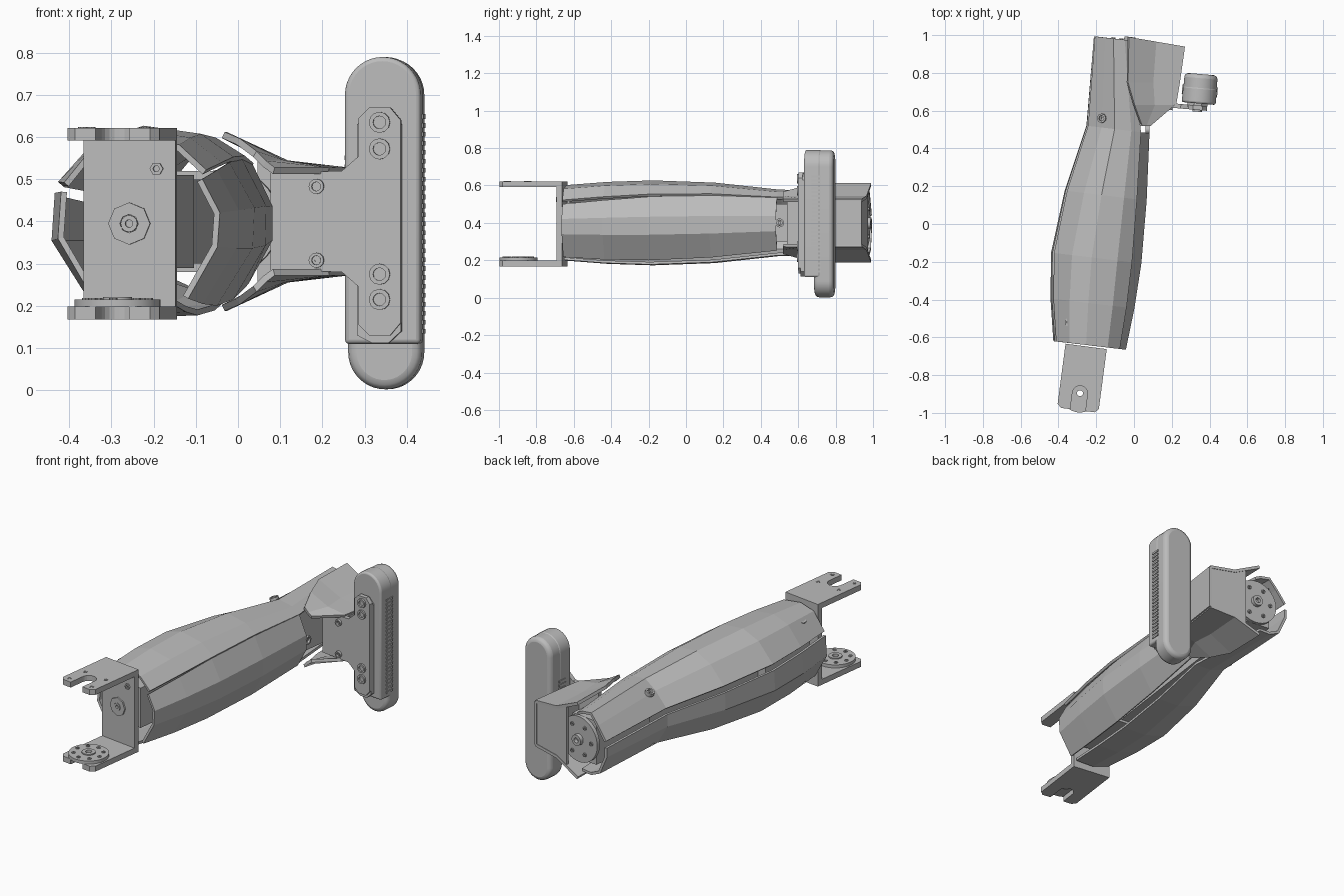
import bpy, bmesh, math
from mathutils import Matrix, Vector

cube = bpy.data.objects.get("Cube")
if cube:
    bpy.data.objects.remove(cube)

grey = bpy.data.materials.new("plain grey")
grey.use_nodes = True
GREY = (0.5, 0.5, 0.5, 1)
grey.diffuse_color = GREY
grey.node_tree.nodes["Principled BSDF"].inputs["Base Color"].default_value = GREY

MID = 0.4                      # height of the arm's axis
TILT = math.radians(-7.5)      # yaw of the bracket
PAD_TILT = math.radians(-5)    # yaw of the pad


def finish(name, bm, bevel=0, smooth=False, recalc=True):
    if recalc:
        bmesh.ops.recalc_face_normals(bm, faces=bm.faces)
    me = bpy.data.meshes.new(name)
    bm.to_mesh(me)
    bm.free()
    me.materials.append(grey)
    ob = bpy.data.objects.new(name, me)
    bpy.context.collection.objects.link(ob)
    if bevel:
        mod = ob.modifiers.new("bevel", 'BEVEL')
        mod.width, mod.segments, mod.limit_method = bevel, 3, 'ANGLE'
    if smooth:
        bpy.ops.object.select_all(action='DESELECT')
        ob.select_set(True)
        bpy.context.view_layer.objects.active = ob
        bpy.ops.object.shade_smooth_by_angle(angle=math.radians(35))
    return ob


def prism(name, outline, a, b, axis='Z', **kw):
    """Extrude an outline from a to b along Z (outline in xy) or Y (outline in xz)."""
    bm = bmesh.new()
    place = (lambda p, t: (p[0], p[1], t)) if axis == 'Z' else (lambda p, t: (p[0], t, p[1]))
    face = bm.faces.new([bm.verts.new(place(p, a)) for p in outline])
    ext = bmesh.ops.extrude_face_region(bm, geom=[face])
    move = Vector(place((0, 0), b - a))
    bmesh.ops.translate(bm, vec=move, verts=[v for v in ext["geom"] if isinstance(v, bmesh.types.BMVert)])
    return finish(name, bm, **kw)


def arc(cx, cy, r, start, end, n):
    return [(cx + r * math.cos(math.radians(start + (end - start) * i / n)),
             cy + r * math.sin(math.radians(start + (end - start) * i / n))) for i in range(n + 1)]


def mirrored(half):
    return half + [(x, -z) for x, z in reversed(half)]


def ring(name, pos, normal, r, depth, hole=0.0, sides=20):
    """Washer or disc with its middle at pos."""
    bm = bmesh.new()
    rot = Vector((0, 0, 1)).rotation_difference(Vector(normal)).to_matrix().to_4x4()
    prof = [(hole, -depth / 2), (r, -depth / 2), (r, depth / 2), (hole, depth / 2)]
    if not hole:
        bmesh.ops.create_cone(bm, cap_ends=True, segments=sides, radius1=r, radius2=r, depth=depth)
    else:
        rows = [[bm.verts.new((q * c, q * s, z)) for q, z in prof]
                for c, s in arc(0, 0, 1, 0, 360 - 360 / sides, sides - 1)]
        for i, row in enumerate(rows):
            nxt = rows[(i + 1) % sides]
            for j in range(4):
                k = (j + 1) % 4
                bm.faces.new((row[j], nxt[j], nxt[k], row[k]))
    bmesh.ops.transform(bm, matrix=Matrix.Translation(pos) @ rot, verts=bm.verts)
    return finish(name, bm, smooth=sides > 8)


def screw(name, pos, normal, r=0.024):
    pos, normal = Vector(pos), Vector(normal).normalized()
    return [ring(name + "_rim", pos, normal, r, 0.02, r * 0.6, 12),
            ring(name + "_head", pos - normal * 0.006, normal, r * 0.6, 0.01, r * 0.25, 6)]


def loft(name, rows, thick):
    """Skin rows of points and give the sheet a thickness."""
    bm = bmesh.new()
    grid = [[bm.verts.new(p) for p in row] for row in rows]
    for r0, r1 in zip(grid, grid[1:]):
        for j in range(len(r0) - 1):
            bm.faces.new((r0[j], r0[j + 1], r1[j + 1], r1[j]))
    ob = finish(name, bm, recalc=False)
    mod = ob.modifiers.new("thickness", 'SOLIDIFY')
    mod.thickness, mod.offset, mod.use_even_offset = thick, 0, True


# Arm shell: three long faceted panels over shared stations (y, centre x, half width, half height)
STATIONS = [(-0.642, -0.235, 0.185, 0.195), (-0.42, -0.22, 0.215, 0.212), (-0.18, -0.2, 0.232, 0.22),
            (0.15, -0.15, 0.21, 0.208), (0.5, -0.085, 0.16, 0.17), (0.98, -0.095, 0.11, 0.165)]


def panel(name, front, back, stations):
    """Panel whose cross-section changes evenly from the front profile to the back one."""
    rows, y0, y1 = [], stations[0][0], stations[-1][0]
    for y, cx, hw, hh in stations:
        f = (y - y0) / (y1 - y0)
        prof = [Vector(a).lerp(Vector(b), f) for a, b in zip(front, back)]
        rows.append([(cx + u * hw, y - 0.12 * u * hw, MID + v * hh) for u, v in prof])
    loft(name, rows, 0.014)


panel("upper_panel", [(0.84, 0.6), (0.5, 0.9), (-0.1, 1), (-0.55, 0.9), (-0.93, 0.45)],
      [(0.7, 0.85), (0.4, 0.95), (-0.1, 1), (-0.5, 0.68), (-0.97, 0.25)], STATIONS)
panel("lower_panel", [(-0.96, 0.36), (-1, -0.2), (-0.6, -0.85), (-0.1, -1), (0.45, -0.98)],
      [(-1, 0.05), (-1, -0.25), (-0.6, -0.85), (-0.1, -1), (0.45, -0.98)], STATIONS)
panel("side_panel", [(0.78, 0.5), (1, 0.1), (0.97, -0.3), (0.6, -0.92)],
      [(0.7, 0.8), (1, 0.2), (1, -0.25), (0.65, -0.85)], STATIONS[:-1])

for i, (x, y, h) in enumerate([(-0.34, -0.52, 0.166), (-0.17, 0.56, 0.14)]):
    for s in (1, -1):
        screw(f"panel_screw_{i}_{s}", (x, y, MID + s * h), (-0.35, 0, s))
screw("side_screw_front", (-0.04, -0.57, MID), (1, 0, 0))
screw("side_screw_back", (0.072, 0.5, MID), (1, 0, 0))

# Inner frame and motors
bm = bmesh.new()
for y0, y1, w, h in [(-0.63, -0.3, 0.09, 0.11), (-0.3, 0.55, 0.035, 0.1), (0.55, 0.95, 0.08, 0.12)]:
    yc = (y0 + y1) / 2
    m = Matrix.Translation((-0.235 + (yc + 0.63) * 0.12, yc, MID)) @ Matrix.Rotation(TILT, 4, 'Z')
    bmesh.ops.create_cube(bm, size=1, matrix=m @ Matrix.Diagonal((2 * w, y1 - y0, 2 * h, 1)))
finish("inner_frame", bm)

# Round drive plate at the back
BACK = Vector((-0.025, 0.96, MID))
AXIS = Vector((0.13, 1, 0)).normalized()
ring("drive_plate", BACK, AXIS, 0.125, 0.02, sides=32)
ring("drive_hub", BACK + AXIS * 0.018, AXIS, 0.03, 0.025, 0.014)
for k, (c, s) in enumerate(arc(0, 0, 0.085, 0, 300, 5)):
    ring(f"drive_bolt_{k}", BACK + AXIS * 0.012 + Vector((c, -0.13 * c, s)), AXIS, 0.011, 0.01, 0.005, 8)

# Front U-shaped bracket, built around its pivot then turned into place
PIVOT = Matrix.Translation((-0.286, -0.896, 0)) @ Matrix.Rotation(TILT, 4, 'Z')
notched = ([(0.11, 0.25), (-0.11, 0.25), (-0.11, -0.07), (-0.09, -0.09), (-0.04, -0.09)]
           + arc(0, 0, 0.04, 180, 0, 10) + [(0.04, -0.09), (0.09, -0.09), (0.11, -0.07)])
parts = [prism("bracket_top", notched, 0.592, 0.622),
         prism("bracket_bottom", notched, 0.168, 0.198),
         prism("bracket_web", [(0.11, 0.22), (-0.11, 0.22), (-0.11, 0.25), (0.11, 0.25)], 0.19, 0.6),
         ring("servo_horn", (0, 0, 0.206), (0, 0, 1), 0.102, 0.018, 0.02, 32),
         ring("horn_hub", (0, 0, 0.212), (0, 0, 1), 0.035, 0.018, 0.016),
         ring("web_boss", (0, 0.218, 0.395), (0, -1, 0), 0.05, 0.012, 0.022, 8),
         ring("web_bolt", (0, 0.22, 0.395), (0, -1, 0), 0.02, 0.02, 0.009, 12),
         ring("web_small_bolt", (0.065, 0.218, 0.525), (0, -1, 0), 0.016, 0.012, 0.008, 6)]
for k, (c, s) in enumerate(arc(0, 0, 0.075, 0, 315, 7)):
    parts.append(ring(f"horn_bolt_{k}", (c, s, 0.216), (0, 0, 1), 0.01, 0.006, 0.005, 8))
for k, (x, y) in enumerate([(-0.07, 0.05), (0.07, 0.05), (-0.075, -0.06), (0.075, -0.06)]):
    parts.append(ring(f"bracket_hole_{k}", (x, y, 0.622), (0, 0, 1), 0.011, 0.004, 0.006, 10))
for ob in parts:
    ob.matrix_world = PIVOT

# Flared guard on the side of the rear joint, open at the front: (y, inner x, outer x, flare height)
flaps, side = {1: [], -1: []}, []
for y, xl, xr, flare in [(0.52, 0.04, 0.085, 0.16), (0.63, 0.0, 0.215, 0.19),
                         (0.75, -0.035, 0.235, 0.205), (0.985, -0.03, 0.262, 0.205)]:
    slant = 0.17 if y > 0.9 else 0
    for s, rows in flaps.items():
        rows.append([(x, y - slant * x, MID + s * z)
                     for x, z in [(xl, flare), (xl + (xr - xl) * 0.5, 0.137), (xr, 0.12)]])
    if y > 0.6:
        side.append([(xr, y - slant * xr, MID + z) for z in (0.12, -0.12)])
loft("guard_upper_flap", flaps[1], 0.016)
loft("guard_lower_flap", flaps[-1], 0.016)
loft("guard_side", side, 0.016)
wall = prism("guard_back_wall", mirrored([(0.05, 0.165), (0.12, 0.137), (0.262, 0.12)]), -0.015, 0, 'Y')
wall.location, wall.rotation_euler = (0, 0.982, MID), (0, 0, math.atan(-0.17))

# T-shaped mounting plate that reaches into the guard and carries the pad
half = [(0.08, 0.115), (0.25, 0.12), (0.29, 0.155), (0.29, 0.245), (0.315, 0.27), (0.365, 0.27), (0.39, 0.24)]
pad = [prism("mount_plate", [(x, MID + z) for x, z in mirrored(half)], 0.603, 0.627, 'Y')]
pad.append(prism("mount_backing", [(0.285, 0.13), (0.32, 0.112), (0.36, 0.112), (0.39, 0.14), (0.39, 0.63),
                                   (0.36, 0.662), (0.32, 0.662), (0.285, 0.63)], 0.615, 0.65, 'Y'))
for z in (0.635, 0.572, 0.275, 0.215):
    pad += screw(f"mount_screw_{z}", (0.34, 0.604, z), (0, -1, 0), 0.025)
for z in (0.483, 0.308):
    pad += screw(f"guard_screw_{z}", (0.19, 0.6, z), (0, -1, 0), 0.018)

# Capsule-shaped pad: a rear housing cut short and a full-length cover
R, PX, TOP = 0.09, 0.3435, 0.79
crown = arc(PX, TOP - R, R, 0, 180, 20)
pad.append(prism("pad_housing", crown + [(PX - R, 0.11), (PX + R, 0.11)], 0.638, 0.725, 'Y',
                 bevel=0.01, smooth=True))
r = R - 0.002
pad.append(prism("pad_cover", arc(PX, TOP - R, r, 0, 180, 20) + arc(PX, R, r, 180, 360, 20),
                 0.69, 0.794, 'Y', bevel=0.022, smooth=True))

# Row of vent ribs along the pad's sides
bm = bmesh.new()
for s, z0, count in [(1, 0.14, 25), (-1, 0.36, 10)]:
    for k in range(count):
        m = Matrix.Translation((PX + s * R, 0.705, z0 + k * 0.0212))
        bmesh.ops.create_cube(bm, size=1, matrix=m @ Matrix.Diagonal((0.008, 0.05, 0.011, 1)))
pad.append(finish("vent_ribs", bm))

# Turn the whole pad assembly a little
turn = Vector((PX, 0.65, 0))
for ob in pad:
    ob.matrix_world = Matrix.Translation(turn) @ Matrix.Rotation(PAD_TILT, 4, 'Z') @ Matrix.Translation(-turn)
